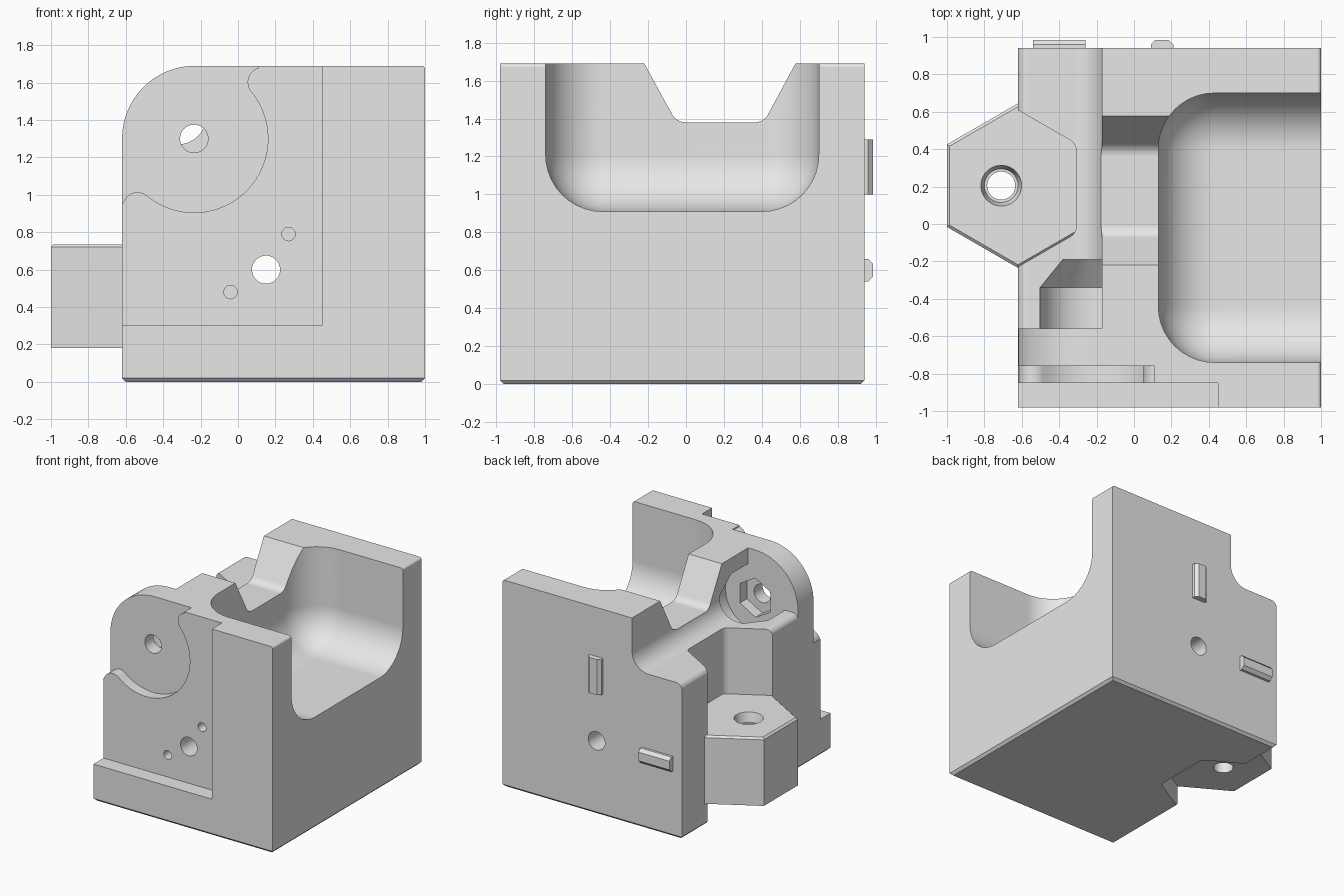
import bpy, bmesh, math
from mathutils import Vector

cube = bpy.data.objects.get("Cube")
if cube:
    bpy.data.objects.remove(cube, do_unlink=True)

grey = bpy.data.materials.new("light_grey")
grey.use_nodes = True
grey.diffuse_color = (0.8, 0.8, 0.8, 1)
grey.node_tree.nodes["Principled BSDF"].inputs["Base Color"].default_value = (0.8, 0.8, 0.8, 1)


def make(name, bm):
    bmesh.ops.recalc_face_normals(bm, faces=bm.faces[:])
    mesh = bpy.data.meshes.new(name)
    bm.to_mesh(mesh)
    bm.free()
    mesh.materials.append(grey)
    obj = bpy.data.objects.new(name, mesh)
    bpy.context.collection.objects.link(obj)
    return obj


def place(axis, a, b, t):
    return {"x": (t, a, b), "y": (a, t, b), "z": (a, b, t)}[axis]


def prism(name, pts, axis, lo, hi, scale=1, centre=(0, 0), bevel=None):
    """Extrude an outline along an axis; scale tapers the far end about centre."""
    bm = bmesh.new()
    ca, cb = centre
    near = [bm.verts.new(place(axis, a, b, lo)) for a, b in pts]
    far = [bm.verts.new(place(axis, ca + (a - ca) * scale, cb + (b - cb) * scale, hi))
           for a, b in pts]
    bm.faces.new(near)
    bm.faces.new(far)
    for i in range(len(pts)):
        j = (i + 1) % len(pts)
        bm.faces.new((near[i], near[j], far[j], far[i]))
    if bevel:
        height, width = bevel
        rim = [e for e in bm.edges if all(abs(v.co.z - height) < 1e-4 for v in e.verts)]
        bmesh.ops.bevel(bm, geom=rim, offset=width, segments=1, affect="EDGES")
    return make(name, bm)


def arc(ca, cb, r, start, end, n=12):
    steps = [math.radians(start + (end - start) * i / n) for i in range(n + 1)]
    return [(ca + r * math.cos(t), cb + r * math.sin(t)) for t in steps]


def ring(ca, cb, r, n=40, turn=0):
    return arc(ca, cb, r, turn, turn + 360, n)[:-1]


def rounded(corners, n=10):
    """Outline from (a, b, radius) corners, with filleted corners."""
    out = []
    for i, (a, b, r) in enumerate(corners):
        p = Vector((a, b))
        if r == 0:
            out.append((a, b))
            continue
        d1 = (Vector(corners[i - 1][:2]) - p).normalized()
        d2 = (Vector(corners[(i + 1) % len(corners)][:2]) - p).normalized()
        half = d1.angle(d2) / 2
        c = p + (d1 + d2).normalized() * r / math.sin(half)
        t = r / math.tan(half)
        s, e = (p + d1 * t - c).normalized(), (p + d2 * t - c).normalized()
        sweep = math.pi - 2 * half
        for k in range(n + 1):
            f = k / n
            q = (s * math.sin((1 - f) * sweep) + e * math.sin(f * sweep)) / math.sin(sweep)
            out.append(tuple(c + q * r))
    return out


def cut(target, cutter):
    bpy.context.view_layer.objects.active = target
    mod = target.modifiers.new("cut", "BOOLEAN")
    mod.operation = "DIFFERENCE"
    mod.solver = "EXACT"
    mod.object = cutter
    bpy.ops.object.modifier_apply(modifier=mod.name)
    bpy.data.objects.remove(cutter, do_unlink=True)


# Main body with a large rounded upper corner and chamfered base
body = prism("body", rounded([(-.62, 0, 0), (1, 0, 0), (1, 1.69, .02), (-.62, 1.69, .39)], 16),
             "y", -.98, .94, bevel=(0, .02))

# Scooped pocket, open to the side and the top
bm = bmesh.new()
bmesh.ops.create_cube(bm, size=1)
for v in bm.verts:
    v.co = (.13 if v.co.x < 0 else 1.8, -.74 if v.co.y < 0 else .7, .91 if v.co.z < 0 else 2.4)
bmesh.ops.bevel(bm, geom=bm.edges[:], offset=.3, segments=10, profile=.5, affect="EDGES")
cut(body, make("scoop_cutter", bm))

# Low shelf behind the front wall
cut(body, prism("shelf_cutter", rounded([
    (-.17, 1.9, 0), (-.17, 1.27, .15), (-.621, 1.27, .05), (-.621, 1.15, 0),
    (-.9, 1.15, 0), (-.9, 1.9, 0)]), "y", -.56, 1.2))

# Sloped notch through the ridge
cut(body, prism("notch_cutter", rounded([
    (-.335, 1.9, 0), (-.05, 1.38, .08), (.41, 1.38, .08), (.69, 1.9, 0)]), "x", -.4, .4))

# Stepped front recess with a curved disc seat
cut(body, prism("panel_cutter", [(-.9, .3), (.45, .3), (.45, 2), (-.9, 2)], "y", -1.2, -.85))
px, pz = -.235, 1.3
off = [(px + .475 * math.cos(math.radians(t)), pz + .475 * math.sin(math.radians(t)))
       for t in (230.5, 39.5)]
lower = arc(*off[0], .08, 165, 50.5)
upper = arc(*off[1], .08, 219.5, 105)
seat = lower + arc(px, pz, .395, 230.5, 399.5, 40)[1:-1] + upper
seat += [(upper[-1][0], 2), (-.9, 2), (-.9, lower[0][1])]
cut(body, prism("seat_cutter", seat, "y", -1.1, -.76))

# Pivot clearance, nut recess and pivot hole
cut(body, prism("clearance_cutter", ring(px, pz, .27), "y", -.56, -.34))
cut(body, prism("clearance_end_cutter", ring(px, pz, .27), "y", -.341, -.19, .55, (px, pz)))
cut(body, prism("nut_cutter", ring(px, pz, .16, 6, 30), "y", -.65, -.5))
cut(body, prism("pivot_cutter", ring(px, pz, .075), "y", -1, -.5))

# Through bolt hole and two blind pin holes
cut(body, prism("bolt_cutter", ring(.15, .6, .075), "y", -1.2, 1.2))
for x, z in ((.27, .79), (-.04, .48)):
    cut(body, prism("pin_cutter", ring(x, z, .036, 24), "y", -1, -.7))

# Six-sided bay in the side
cut(body, prism("bay_cutter", rounded([
    (-.31, -.05, .06), (-.31, .43, .06), (-.9, .77, 0), (-.9, -.39, 0)]), "z", -.2, 2))

# Six-sided mounting lug with a countersunk hole
lug = prism("mounting_lug", ring(-.62, .205, .44, 6, 30), "z", .18, .735, bevel=(.735, .015))
cut(lug, prism("lug_hole_cutter", ring(-.71, .205, .075), "z", 0, 1))
cut(lug, prism("lug_sink_cutter", ring(-.71, .205, .09), "z", .66, .76, 1.28, (-.71, .205)))

# Chamfered locating keys on the back
upright_key = prism("upright_key", [
    (.09, .9), (.09, .96), (.115, .985), (.185, .985), (.21, .96), (.21, .9)], "z", 1, 1.29)
level_key = prism("level_key", [
    (.9, .54), (.96, .54), (.985, .565), (.985, .635), (.96, .66), (.9, .66)], "x", -.54, -.26)

# Smooth fillets, flat faces
for obj in (body, lug, upright_key, level_key):
    bpy.ops.object.select_all(action="DESELECT")
    obj.select_set(True)
    bpy.context.view_layer.objects.active = obj
    bpy.ops.object.shade_smooth_by_angle(angle=math.radians(28))
    weighted = obj.modifiers.new("weighted_normals", "WEIGHTED_NORMAL")
    weighted.keep_sharp = True
